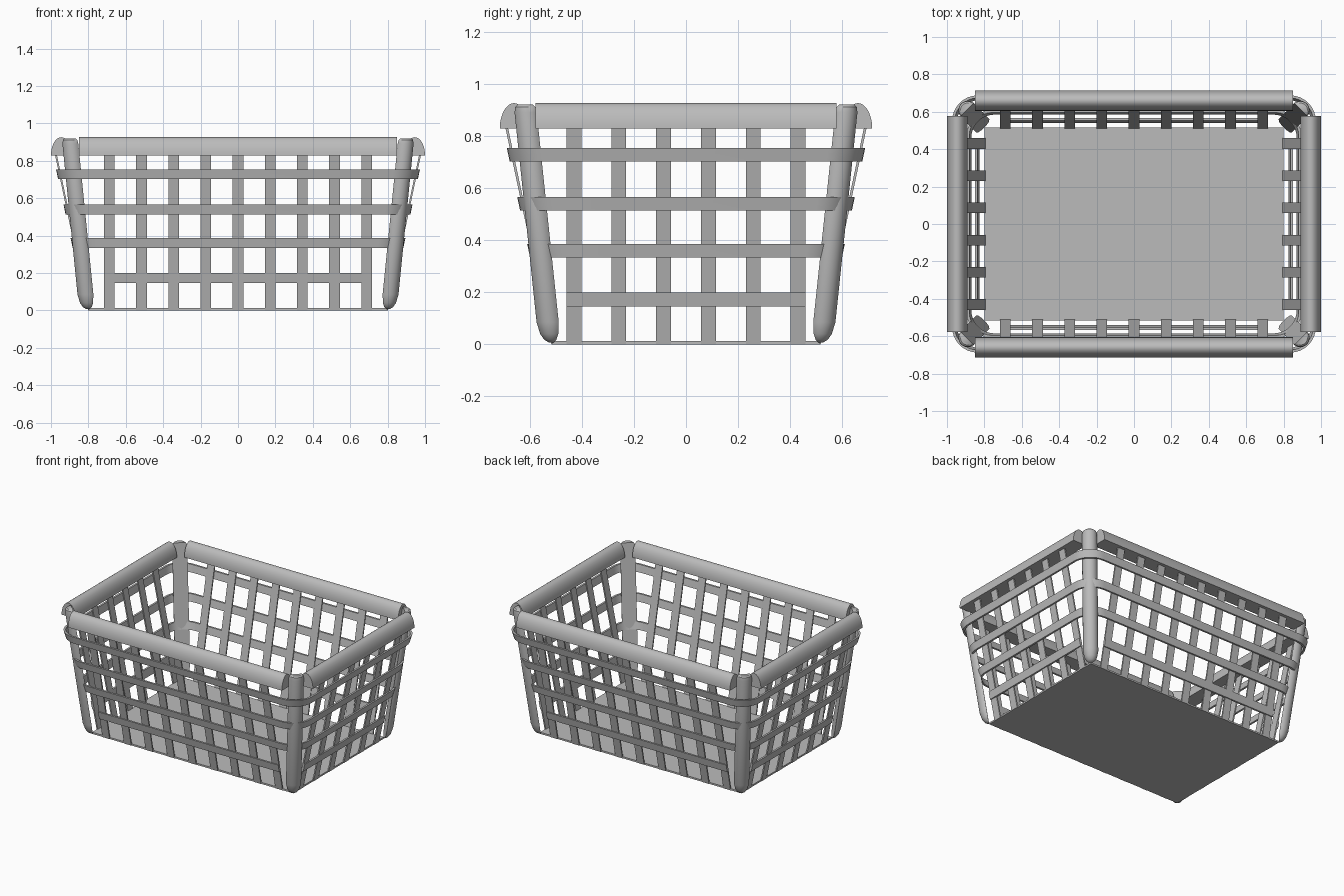
import bpy, bmesh, math
from mathutils import Vector

cube = bpy.data.objects.get("Cube")
if cube:
    bpy.data.objects.remove(cube, do_unlink=True)

grey = bpy.data.materials.new("plastic grey")
grey.use_nodes = True
COLOUR = (0.5, 0.5, 0.5, 1)
grey.diffuse_color = COLOUR
grey.node_tree.nodes["Principled BSDF"].inputs["Base Color"].default_value = COLOUR

BASE_X, BASE_Y = 0.80, 0.515   # half size of the floor
LEAN = 0.212                   # outward lean of the walls
SLAT_W, SPACING = 0.057, 0.172


def loft(name, rings, closed=False, smooth=False):
    """Skin a list of equal point rings; cap the ends unless closed."""
    bm = bmesh.new()
    loops = [[bm.verts.new(p) for p in ring] for ring in rings]
    n = len(loops[0])
    pairs = list(zip(loops, loops[1:]))
    if closed:
        pairs.append((loops[-1], loops[0]))
    else:
        bm.faces.new(loops[0])
        bm.faces.new(loops[-1])
    for a, b in pairs:
        for i in range(n):
            j = (i + 1) % n
            bm.faces.new((a[i], a[j], b[j], b[i]))
    bmesh.ops.recalc_face_normals(bm, faces=bm.faces)
    mesh = bpy.data.meshes.new(name)
    bm.to_mesh(mesh)
    bm.free()
    mesh.materials.append(grey)
    obj = bpy.data.objects.new(name, mesh)
    bpy.context.collection.objects.link(obj)
    if smooth:
        bpy.ops.object.select_all(action='DESELECT')
        obj.select_set(True)
        bpy.context.view_layer.objects.active = obj
        bpy.ops.object.shade_smooth_by_angle(angle=math.radians(40))
    return obj


def wall_point(side, along, out, z):
    """Point on a wall: position along it, distance out from the centre, height."""
    axis, sign = side
    return (along, sign * out, z) if axis == 'y' else (sign * out, along, z)


def strip(name, side, a0, a1, z0, z1, base, shift, thick):
    """Thin leaning plate lying in a wall."""
    rings = []
    for z in (z0, z1):
        mid = base + LEAN * z + shift
        rings.append([wall_point(side, a, mid + t, z) for a, t in
                      ((a0, -thick / 2), (a1, -thick / 2), (a1, thick / 2), (a0, thick / 2))])
    loft(name, rings)


# Floor
loft("floor", [[(sx * BASE_X, sy * BASE_Y, z) for sx, sy in
                ((-1, -1), (1, -1), (1, 1), (-1, 1))] for z in (0, 0.012)])

# Walls: upright slats, lowest straight band and rounded rim on each side
walls = {
    "front": (('y', -1), BASE_Y, 9, 0.85, 0.66),
    "back": (('y', 1), BASE_Y, 9, 0.85, 0.66),
    "right": (('x', -1), BASE_X, 6, 0.577, 0.945),
    "left": (('x', 1), BASE_X, 6, 0.577, 0.945),
}
for label, (side, base, count, rim_half, rim_mid) in walls.items():
    for i in range(count):
        c = (i - (count - 1) / 2) * SPACING
        strip(f"{label}_slat_{i + 1}", side, c - SLAT_W / 2, c + SLAT_W / 2,
              0, 0.86, base, -0.003, 0.010)
    half = (count - 1) / 2 * SPACING + SLAT_W / 2
    strip(f"{label}_low_band", side, -half, half, 0.146, 0.20, base, 0.002, 0.014)
    rim = []
    for end in (-rim_half, rim_half):
        rim.append([wall_point(side, end, rim_mid + 0.055 * math.cos(t),
                               0.828 + 0.098 * math.sin(t))
                    for t in (math.pi * k / 20 for k in range(21))])
    loft(f"{label}_rim", rim, smooth=True)


def rounded_rect(hx, hy, r, steps=8):
    pts = []
    for q, (sx, sy) in enumerate(((1, 1), (-1, 1), (-1, -1), (1, -1))):
        for k in range(steps + 1):
            t = math.pi / 2 * (q + k / steps)
            pts.append((sx * (hx - r) + r * math.cos(t), sy * (hy - r) + r * math.sin(t)))
    return pts


# Bands running round the whole basket
for name, z in (("lower_band", 0.36), ("middle_band", 0.54), ("upper_band", 0.728)):
    rings = []
    for dz, t in ((-0.026, -0.006), (-0.026, 0.008), (0.026, 0.008), (0.026, -0.006)):
        grow = LEAN * (z + dz) + 0.005 + t
        rings.append([(x, y, z + dz) for x, y in
                      rounded_rect(BASE_X + grow, BASE_Y + grow, 0.13 + t)])
    loft(name, rings, closed=True, smooth=True)

# Corner posts: half-round bars with rounded lower tips
RADIUS = 0.05
for fb, sy in (("front", -1), ("back", 1)):
    for lr, sx in (("right", -1), ("left", 1)):
        out = Vector((sx, sy, 0)).normalized()
        across = Vector((-sy, sx, 0)).normalized()
        rings = []
        for z, s in ((0.008, 0.25), (0.018, 0.55), (0.04, 0.82), (0.085, 1),
                     (0.89, 1), (0.912, 0.9), (0.92, 0.7)):
            c = Vector((sx * (BASE_X + 0.1 * z), sy * (BASE_Y + 0.105 * z), z))
            rings.append([c + RADIUS * s * (out * math.cos(t) + across * math.sin(t))
                          for t in (math.pi * (k / 14 - 0.5) for k in range(15))])
        loft(f"{fb}_{lr}_corner_post", rings, smooth=True)
